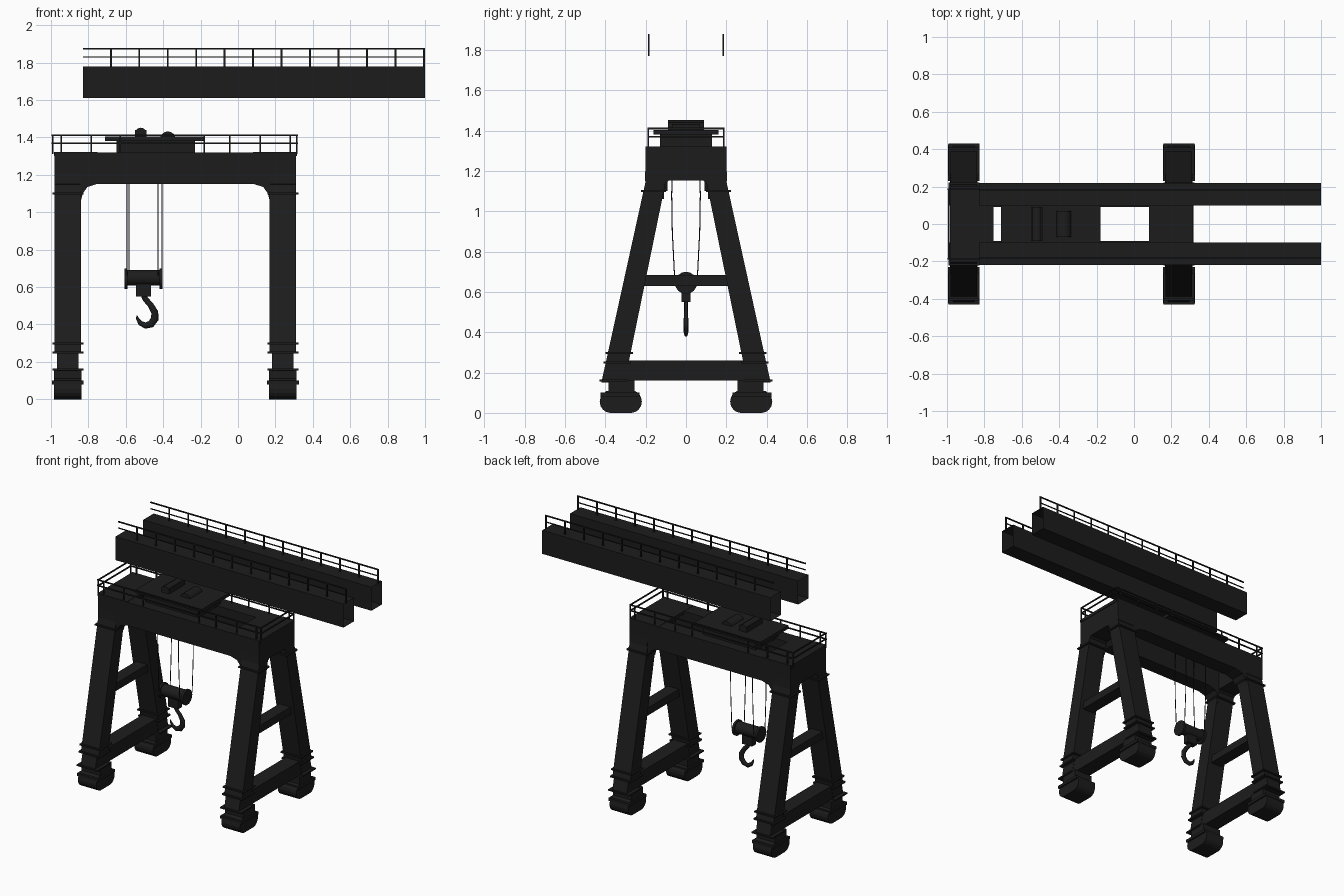
import bpy, bmesh, math
from mathutils import Vector

if "Cube" in bpy.data.objects:
    bpy.data.objects.remove(bpy.data.objects["Cube"])

dark = bpy.data.materials.new("dark_steel")
dark.diffuse_color = (0.012, 0.012, 0.012, 1)
dark.use_nodes = True
dark.node_tree.nodes["Principled BSDF"].inputs["Base Color"].default_value = dark.diffuse_color


def finish(name, bm, smooth=False):
    bmesh.ops.recalc_face_normals(bm, faces=bm.faces[:])
    me = bpy.data.meshes.new(name)
    bm.to_mesh(me)
    bm.free()
    me.materials.append(dark)
    ob = bpy.data.objects.new(name, me)
    bpy.context.collection.objects.link(ob)
    if smooth:
        for p in me.polygons:
            p.use_smooth = len(p.vertices) == 4
    return ob


def boxes(name, items):
    """One mesh from (x0, x1, y0, y1, z0, z1) boxes."""
    bm = bmesh.new()
    for x0, x1, y0, y1, z0, z1 in items:
        vs = bmesh.ops.create_cube(bm, size=1)["verts"]
        for v in vs:
            v.co = ((x0 + x1) / 2 + v.co.x * (x1 - x0),
                    (y0 + y1) / 2 + v.co.y * (y1 - y0),
                    (z0 + z1) / 2 + v.co.z * (z1 - z0))
    return finish(name, bm)


def prism(name, pts, axis, lo, hi, caps=True, smooth=False):
    """Profile extruded along x (points are y,z) or along y (points are x,z)."""
    bm = bmesh.new()
    put = (lambda p, t: (t, p[0], p[1])) if axis == "x" else (lambda p, t: (p[0], t, p[1]))
    a = [bm.verts.new(put(p, lo)) for p in pts]
    b = [bm.verts.new(put(p, hi)) for p in pts]
    n = len(pts)
    for i in range(n):
        bm.faces.new((a[i], a[(i + 1) % n], b[(i + 1) % n], b[i]))
    if caps:
        bm.faces.new(a)
        bm.faces.new(b)
    return finish(name, bm, smooth)


def circle(cx, cz, r, n=16):
    return [(cx + r * math.cos(2 * math.pi * i / n), cz + r * math.sin(2 * math.pi * i / n)) for i in range(n)]


def tube(name, pts, radii, n=8, flat=1.0):
    """Round bar through points lying in an xz plane or running down."""
    bm = bmesh.new()
    rings = []
    for i, p in enumerate(pts):
        d = (Vector(pts[min(i + 1, len(pts) - 1)]) - Vector(pts[max(i - 1, 0)])).normalized()
        side = Vector((0, 1, 0))
        nrm = d.cross(side).normalized()
        rings.append([bm.verts.new(Vector(p) + radii[i] * (math.cos(2 * math.pi * k / n) * nrm
                      + flat * math.sin(2 * math.pi * k / n) * side)) for k in range(n)])
    for r, s in zip(rings, rings[1:]):
        for k in range(n):
            bm.faces.new((r[k], r[(k + 1) % n], s[(k + 1) % n], s[k]))
    bm.faces.new(rings[0])
    bm.faces.new(rings[-1])
    return finish(name, bm, True)


def outer(z):
    return 0.20 + (1.15 - z) * 0.22


def inner(z):
    return 0.10 + (1.15 - z) * 0.205


XL, XR = -0.91, 0.24

# Legs, bands and feet at the four corners
for cx, xn in ((XL, "left"), (XR, "right")):
    for s, yn in ((-1, "front"), (1, "back")):
        tag = f"{xn}_{yn}"
        leg = lambda z0, z1: [(s * inner(z0), z0), (s * outer(z0), z0), (s * outer(z1), z1), (s * inner(z1), z1)]
        prism("leg_" + tag, leg(0.25, 1.16), "x", cx - 0.071, cx + 0.071)
        prism("ankle_" + tag, leg(0.15, 0.25), "x", cx - 0.058, cx + 0.058)
        bands = []
        for z in (1.10, 0.298, 0.25, 0.16):
            y0, y1 = sorted((s * (inner(z) - 0.012), s * (outer(z) + 0.012)))
            bands.append((cx - 0.083, cx + 0.083, y0, y1, z - 0.005, z + 0.005))
        y0, y1 = sorted((s * 0.255, s * 0.385))
        bands.append((cx - 0.074, cx + 0.074, y0, y1, 0.09, 0.16))
        y0, y1 = sorted((s * 0.23, s * 0.425))
        bands.append((cx - 0.085, cx + 0.085, y0, y1, 0.08, 0.10))
        boxes("leg_bands_" + tag, bands)
        foot = []
        for yc, a0 in ((0.375, -90), (0.272, 90)):
            foot += [(s * (yc + 0.053 * math.cos(math.radians(a0 + 22.5 * i))),
                      0.056 + 0.056 * math.sin(math.radians(a0 + 22.5 * i))) for i in range(9)]
        prism("wheel_foot_" + tag, foot, "x", cx - 0.074, cx + 0.074)
    # Ties between the legs
    boxes("leg_ties_" + xn, [(cx - 0.056, cx + 0.056, -0.32, 0.32, 0.16, 0.26),
                             (cx - 0.045, cx + 0.045, -0.215, 0.215, 0.63, 0.685)])
    # Top cross beam with rounded inner corners
    half = [(0.20, 1.32), (0.203, 1.15), (0.11, 1.11), (0.102, 1.14), (0.085, 1.152)]
    prof = half + [(-y, z) for y, z in reversed(half)]
    prism("cross_beam_" + xn, prof, "x", cx - 0.071, cx + 0.071)

# Main girders with curved haunches at the legs
hl = [(-0.84, 1.06), (-0.83, 1.10), (-0.805, 1.135), (-0.75, 1.152)]
hr = [(0.08, 1.152), (0.135, 1.135), (0.16, 1.10), (0.17, 1.06)]
for s, yn in ((-1, "front"), (1, "back")):
    lo, hi = sorted((s * 0.092, s * 0.202))
    prism("main_girder_" + yn, [(-0.981, 1.32), (-0.981, 1.15), (-0.845, 1.15)] + hl[1:] + hr[:-1]
          + [(0.175, 1.15), (0.311, 1.15), (0.311, 1.32)], "y", lo, hi)
    a, b = sorted((s * 0.11, s * 0.20))
    prism("haunch_left_" + yn, hl + [(-0.75, 1.16), (-0.85, 1.16), (-0.85, 1.06)], "y", a, b)
    prism("haunch_right_" + yn, hr + [(0.18, 1.06), (0.18, 1.16), (0.08, 1.16)], "y", a, b)
boxes("end_decks", [(-0.985, -0.75, -0.2, 0.2, 1.30, 1.322), (0.08, 0.315, -0.2, 0.2, 1.30, 1.322)])

# Lower walkway railing around the top
r = 0.004
rail = []
for s in (-1, 1):
    y = s * 0.187
    for z in (1.37, 1.411):
        rail.append((-0.998, 0.32, y - r, y + r, z - r, z + r))
    for x in (-0.99, -0.945, -0.785, -0.63, -0.18, -0.045, 0.12, 0.28, 0.315):
        rail.append((x - r, x + r, y - r, y + r, 1.31, 1.415))
for x in (-0.99, 0.315):
    for z in (1.37, 1.411):
        rail.append((x - r, x + r, -0.19, 0.19, z - r, z + r))
boxes("lower_railing", rail)

# Upper girders: open-ended box tubes with one railing each
for s, yn in ((-1, "front"), (1, "back")):
    prism("upper_girder_" + yn, [(s * 0.10, 1.61), (s * 0.219, 1.61), (s * 0.219, 1.78), (s * 0.10, 1.78)],
          "x", -0.83, 1.0, caps=False)
    y = s * 0.184
    rail = [(-0.83, 1.0, y - t, y + t, z - t, z + t) for z, t in ((1.829, 0.003), (1.875, 0.004))]
    for i in range(12):
        x = -0.68 + i * 0.1522
        rail.append((x - 0.005, x + 0.005, y - r, y + r, 1.77, 1.875))
    boxes("upper_railing_" + yn, rail)

# Trolley with winch drums
boxes("trolley", [(-0.65, -0.23, -0.13, 0.13, 1.315, 1.385), (-0.71, -0.178, -0.16, 0.16, 1.38, 1.404),
                  (-0.55, -0.49, -0.09, 0.09, 1.40, 1.44)])
prism("winch_drum_left", circle(-0.52, 1.42, 0.032, 12), "y", -0.09, 0.09, smooth=True)
prism("winch_drum_right", circle(-0.375, 1.39, 0.042), "y", -0.07, 0.07, smooth=True)

# Hoist ropes
for x, s in ((-0.594, -1), (-0.583, 1), (-0.428, -1), (-0.407, 1)):
    tube("hoist_rope", [(x, s * 0.066, 1.33), (x, s * 0.071, 1.08), (x, s * 0.068, 0.9), (x, s * 0.056, 0.66)],
         [0.003] * 4, 6)

# Hook block with end sheaves
prism("hook_block", circle(0, 0.65, 0.042), "x", -0.59, -0.42, smooth=True)
for x in (-0.598, -0.413):
    prism("sheave", circle(0, 0.645, 0.055), "x", x - 0.008, x + 0.008, smooth=True)
boxes("hook_shank", [(-0.545, -0.465, -0.022, 0.022, 0.55, 0.625)])
hook = [(-0.505, 0.56), (-0.495, 0.535), (-0.468, 0.505), (-0.445, 0.465), (-0.445, 0.43),
        (-0.465, 0.402), (-0.495, 0.394), (-0.522, 0.407), (-0.537, 0.43), (-0.541, 0.447)]
tube("hook", [(x, 0, z) for x, z in hook],
     [0.016, 0.015, 0.016, 0.019, 0.021, 0.02, 0.017, 0.013, 0.008, 0.003], 8, 0.6)
